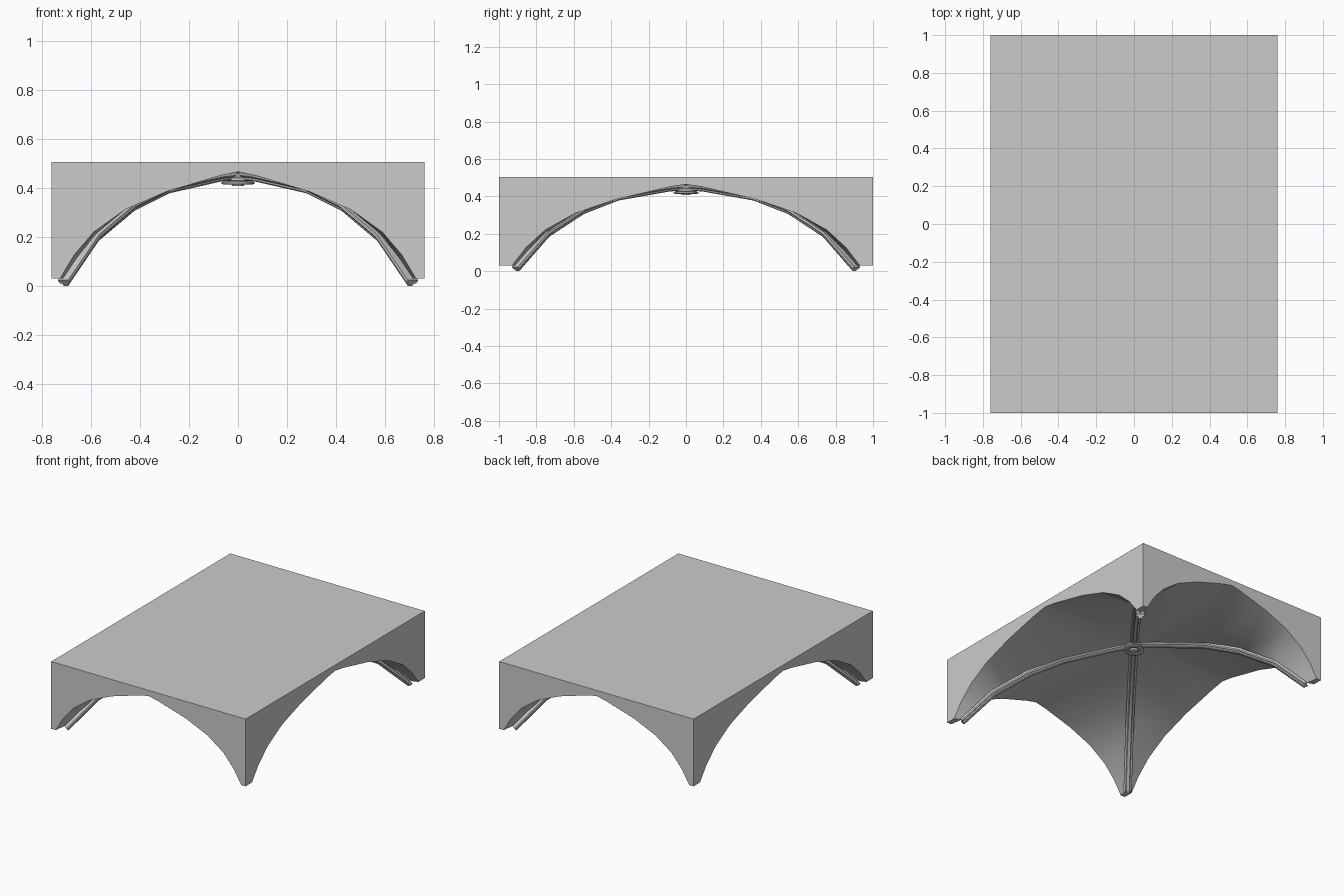
import bpy, bmesh, math
from mathutils import Vector

if "Cube" in bpy.data.objects:
    bpy.data.objects.remove(bpy.data.objects["Cube"], do_unlink=True)

stone = bpy.data.materials.new("grey stone")
stone.use_nodes = True
GREY = (0.6, 0.6, 0.6, 1)
stone.diffuse_color = GREY
stone.node_tree.nodes["Principled BSDF"].inputs["Base Color"].default_value = GREY


def finish(bm, name, mirror=True, angle=30):
    """Turn a bmesh into an object, mirrored into all four quadrants."""
    bmesh.ops.remove_doubles(bm, verts=bm.verts, dist=1e-5)
    bmesh.ops.recalc_face_normals(bm, faces=bm.faces)
    mesh = bpy.data.meshes.new(name)
    bm.to_mesh(mesh)
    bm.free()
    mesh.materials.append(stone)
    ob = bpy.data.objects.new(name, mesh)
    bpy.context.collection.objects.link(ob)
    if mirror:
        mod = ob.modifiers.new("quadrants", 'MIRROR')
        mod.use_axis = (True, True, False)
        mod.merge_threshold = 0.0005
    bpy.ops.object.select_all(action='DESELECT')
    ob.select_set(True)
    bpy.context.view_layer.objects.active = ob
    bpy.ops.object.shade_smooth_by_angle(angle=math.radians(angle))
    return ob


# Vaulted block: one quadrant, walls with half arches and two curved webs
W, D, TOP = 0.76, 1.0, 0.505
ARCH_X, ARCH_Y = 0.725, 0.93
GROIN_X, GROIN_Y = 0.714, 0.916
# fraction of half span, wall arch height, groin height
rise = [(0, .465, .452), (.1, .45, .445), (.4, .385, .397), (.635, .311, .323),
        (.81, .22, .212), (.92, .127, .115), (1, .03, .03)]
bm = bmesh.new()


def face(points):
    bm.faces.new([bm.verts.new(p) for p in points])


# the front is at -y, so the modelled quadrant is +x, -y
front = [(ARCH_X * t, -D, a) for t, a, g in rise]
side = [(W, -ARCH_Y * t, a) for t, a, g in rise]
groin = [(GROIN_X * t, -GROIN_Y * t, g) for t, a, g in rise]
foot = (W, -D, rise[-1][1])
face([(0, 0, TOP), (W, 0, TOP), (W, -D, TOP), (0, -D, TOP)])
face([(0, -D, TOP)] + front + [foot, (W, -D, TOP)])
face([(W, 0, TOP)] + side + [foot, (W, -D, TOP)])
face([foot, front[-1], groin[-1], side[-1]])
for edge in (front, side):
    for i in range(len(rise) - 1):
        face([edge[i], edge[i + 1], groin[i + 1], groin[i]])
finish(bm, "vault_block")

# Diagonal ribs: a stepped moulding swept down the groin
rib_path = [(0, .435), (.08, .425), (.286, .378), (.43, .306), (.575, .184), (.70, 0)]
half = [(.010, 0), (.014, .005), (.014, .012), (.022, .014), (.027, .019), (.027, .032)]
section = half + [(-u, v) for u, v in reversed(half)]
along = Vector((GROIN_X, -GROIN_Y, 0)).normalized()
across = Vector((-along.y, along.x, 0))
stretch = math.hypot(GROIN_X, GROIN_Y) / GROIN_X
path = [along * (x * stretch) + Vector((0, 0, z)) for x, z in rib_path]
bm = bmesh.new()
rings = []
for i, p in enumerate(path):
    tangent = (path[min(i + 1, len(path) - 1)] - path[max(i - 1, 0)]).normalized()
    normal = across.cross(tangent)
    if normal.z < 0:
        normal = -normal
    rings.append([bm.verts.new(p + across * u + normal * v) for u, v in section])
n = len(section)
for a, b in zip(rings, rings[1:]):
    for k in range(n):
        bm.faces.new([a[k], a[(k + 1) % n], b[(k + 1) % n], b[k]])
bm.faces.new(rings[0])
bm.faces.new(rings[-1])
rib = finish(bm, "diagonal_ribs")
rib.modifiers["quadrants"].use_mirror_merge = False

# Central boss: stepped turned disc where the ribs meet
boss = [(.052, .46), (.052, .444), (.062, .44), (.062, .43), (.054, .427),
        (.067, .423), (.067, .415), (.045, .413), (.040, .419),
        (.028, .419), (.024, .408)]
SEG = 24
bm = bmesh.new()
rings = [[bm.verts.new((r * math.cos(math.tau * k / SEG), r * math.sin(math.tau * k / SEG), z))
          for k in range(SEG)] for r, z in boss]
for a, b in zip(rings, rings[1:]):
    for k in range(SEG):
        bm.faces.new([a[k], a[(k + 1) % SEG], b[(k + 1) % SEG], b[k]])
bm.faces.new(rings[0])
bm.faces.new(rings[-1])
finish(bm, "central_boss", mirror=False)
